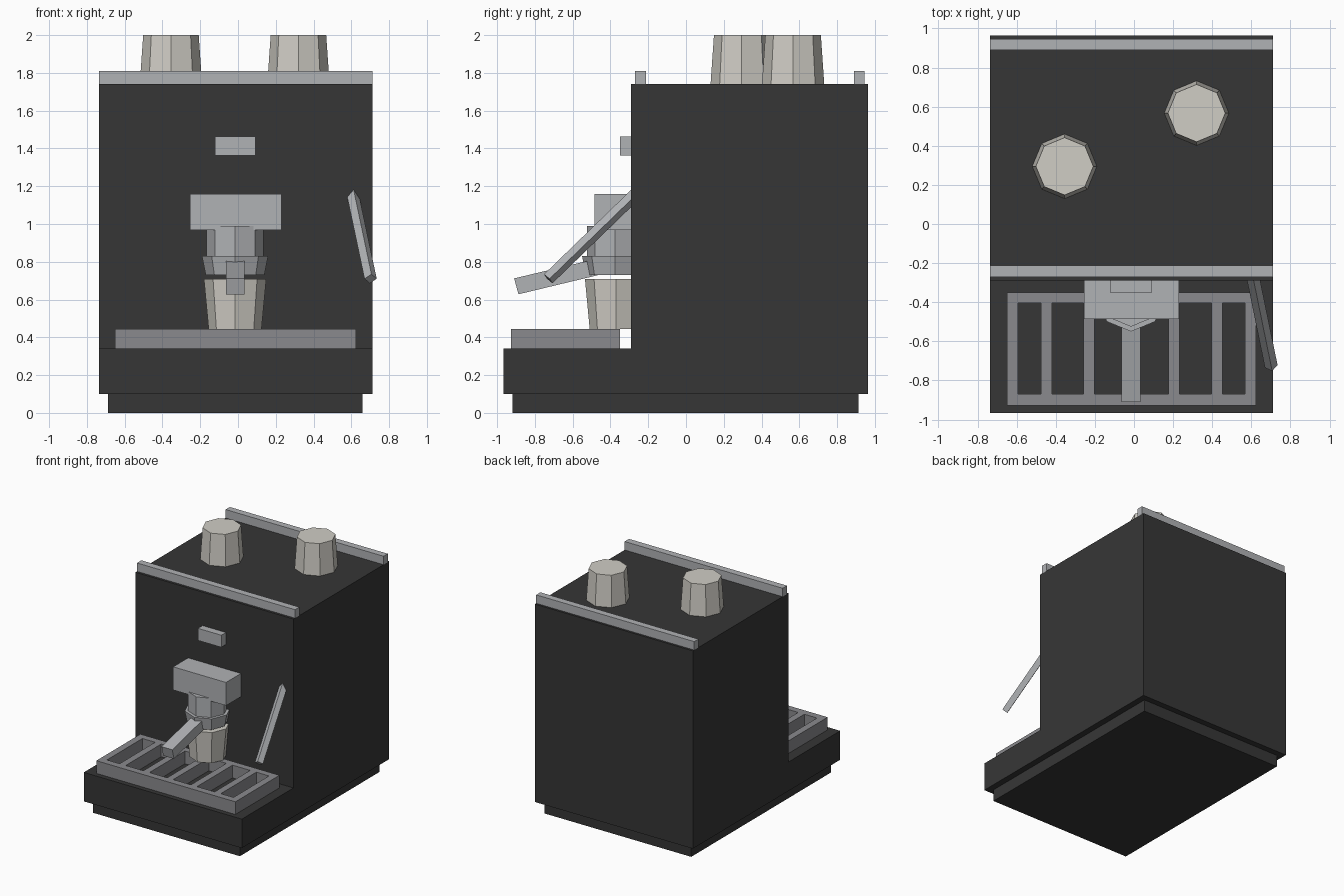
import bpy, bmesh, math
from mathutils import Vector, Matrix

if "Cube" in bpy.data.objects:
    bpy.data.objects.remove(bpy.data.objects["Cube"])


def srgb(hexcode):
    vals = [int(hexcode[i:i + 2], 16) / 255 for i in (0, 2, 4)]
    return [v / 12.92 if v <= 0.04045 else ((v + 0.055) / 1.055) ** 2.4 for v in vals] + [1.0]


def material(name, hexcode):
    m = bpy.data.materials.new(name)
    m.diffuse_color = srgb(hexcode)
    m.use_nodes = True
    m.node_tree.nodes["Principled BSDF"].inputs["Base Color"].default_value = m.diffuse_color
    return m


BLACK = material("black_casing", "363636")
METAL = material("brushed_metal", "b0b2b5")
GREY = material("dark_grate_metal", "8a8a8d")
CUP = material("cup_ceramic", "d0cdc5")
CX = -0.0125  # the machine's centre line


def finish(name, bm, mat):
    bmesh.ops.recalc_face_normals(bm, faces=bm.faces)
    me = bpy.data.meshes.new(name)
    bm.to_mesh(me)
    bm.free()
    me.materials.append(mat)
    ob = bpy.data.objects.new(name, me)
    bpy.context.collection.objects.link(ob)
    return ob


def add_box(bm, x, y, z):
    mat = (Matrix.Translation(((x[0] + x[1]) / 2, (y[0] + y[1]) / 2, (z[0] + z[1]) / 2))
           @ Matrix.Diagonal((x[1] - x[0], y[1] - y[0], z[1] - z[0], 1)))
    bmesh.ops.create_cube(bm, size=1, matrix=mat)


def box(name, x, y, z, mat):
    bm = bmesh.new()
    add_box(bm, x, y, z)
    return finish(name, bm, mat)


def octagon(name, x, y, z0, z1, r0, r1, mat):
    bm = bmesh.new()
    bmesh.ops.create_cone(bm, cap_ends=True, segments=8, radius1=r0, radius2=r1, depth=z1 - z0,
                          matrix=Matrix.Translation((x, y, (z0 + z1) / 2)))
    return finish(name, bm, mat)


def extrude_profile(name, pts, x0, x1, mat):
    """Extrude a (y, z) outline along x."""
    bm = bmesh.new()
    face = bm.faces.new([bm.verts.new((x0, y, z)) for y, z in pts])
    new = bmesh.ops.extrude_face_region(bm, geom=[face])["geom"]
    bmesh.ops.translate(bm, vec=(x1 - x0, 0, 0),
                        verts=[v for v in new if isinstance(v, bmesh.types.BMVert)])
    return finish(name, bm, mat)


# Casing and plinth
extrude_profile("casing", [(-0.967, 0.1), (0.963, 0.1), (0.963, 1.74), (-0.29, 1.74),
                           (-0.29, 0.34), (-0.967, 0.34)], -0.737, 0.712, BLACK)
box("plinth", (-0.687, 0.66), (-0.918, 0.913), (0, 0.1), BLACK)

# Rails along the top
for name, y in (("front_rail", (-0.27, -0.213)), ("back_rail", (0.89, 0.945))):
    box(name, (-0.737, 0.712), y, (1.74, 1.81), METAL)

# Drip grate: frame plus bars
bm = bmesh.new()
for y in ((-0.927, -0.87), (-0.405, -0.35)):
    add_box(bm, (-0.65, 0.625), y, (0.34, 0.445))
for x in (-0.65, 0.568):
    add_box(bm, (x, x + 0.057), (-0.87, -0.405), (0.34, 0.445))
for i in range(-2, 3):
    c = CX + i * 0.218
    add_box(bm, (c - 0.028, c + 0.028), (-0.87, -0.405), (0.34, 0.445))
finish("drip_grate", bm, GREY)

# Badge plate and group head
box("front_plate", (-0.123, 0.092), (-0.35, -0.28), (1.363, 1.463), METAL)
box("group_head", (-0.255, 0.23), (-0.485, -0.28), (0.968, 1.16), METAL)
octagon("group_neck", CX - 0.003, -0.375, 0.82, 0.99, 0.15, 0.15, METAL)
octagon("filter_ring", CX - 0.003, -0.375, 0.73, 0.83, 0.155, 0.175, METAL)
extrude_profile("filter_handle", [(-0.91, 0.712), (-0.887, 0.628), (-0.4, 0.745), (-0.4, 0.833)],
                -0.064, 0.034, METAL)

# Steam wand: square bar set on edge
start, end = Vector((0.606, -0.26, 1.165)), Vector((0.702, -0.729, 0.71))
axis = (end - start).normalized()
side = axis.cross(Vector((0, 0, 1))).normalized()
up = side.cross(axis)
bm = bmesh.new()
rot = Matrix((side, up, axis)).transposed().to_4x4()
bmesh.ops.create_cone(bm, cap_ends=True, segments=4, radius1=0.033, radius2=0.033,
                      depth=(end - start).length,
                      matrix=Matrix.Translation((start + end) / 2) @ rot)
finish("steam_wand", bm, METAL)

# Cups: one upright on the grate, two upturned on the lid
octagon("cup_on_grate", CX - 0.003, -0.37, 0.445, 0.71, 0.14, 0.165, CUP)
octagon("cup_on_lid_left", -0.355, 0.295, 1.74, 2.0, 0.165, 0.147, CUP)
octagon("cup_on_lid_right", 0.32, 0.567, 1.74, 2.0, 0.165, 0.147, CUP)
